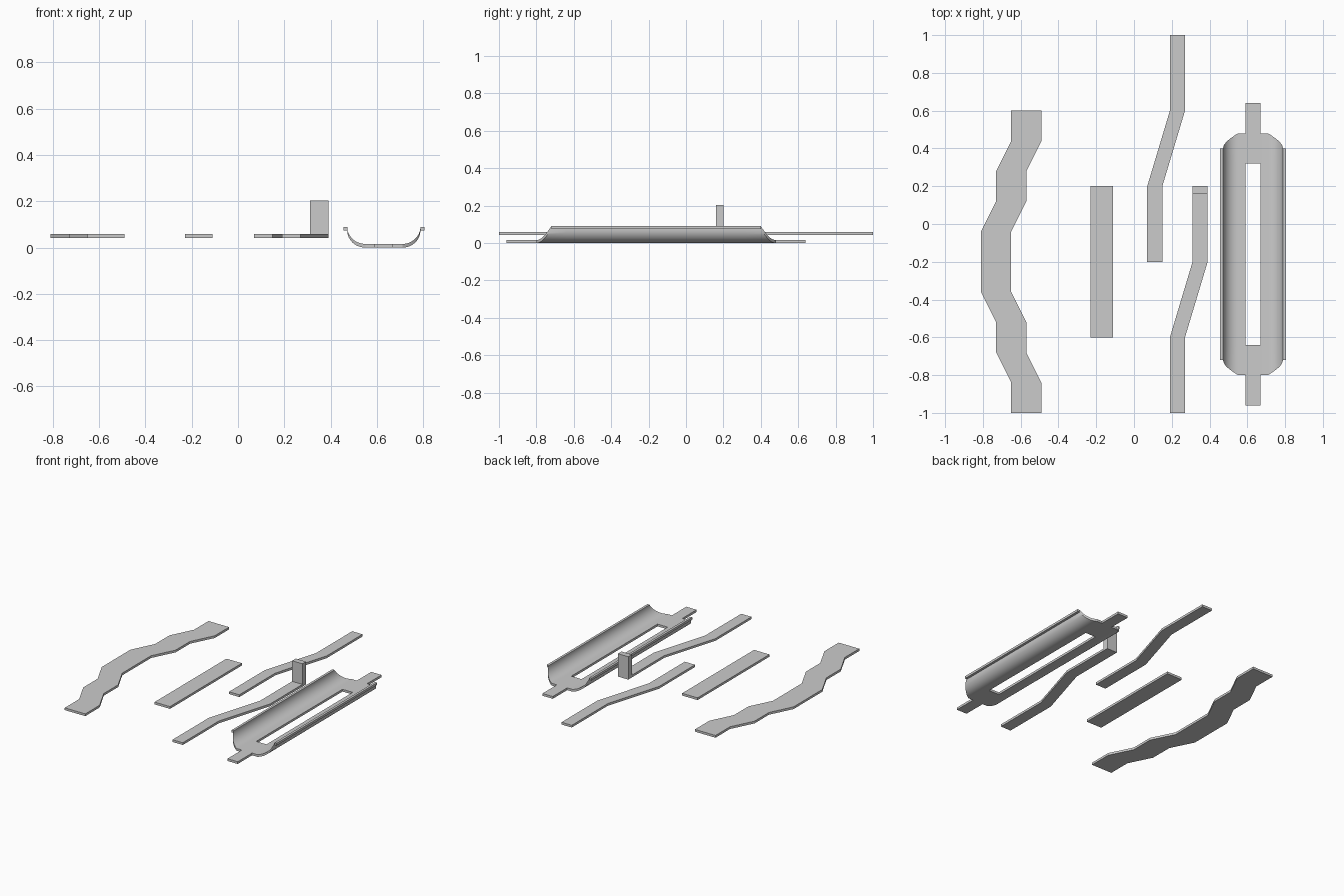
import bpy, bmesh, math
from mathutils import Vector

if "Cube" in bpy.data.objects:
    bpy.data.objects.remove(bpy.data.objects["Cube"])

T = 0.016        # sheet thickness
Z = 0.042        # underside of the loose strips


def thicken(bm, height=T, faces=None):
    """Extrude faces straight up to give the sheet its thickness."""
    keep = faces is None
    faces = list(bm.faces) if keep else faces
    res = bmesh.ops.extrude_face_region(bm, geom=faces, use_keep_orig=keep)
    verts = [g for g in res["geom"] if isinstance(g, bmesh.types.BMVert)]
    bmesh.ops.translate(bm, verts=verts, vec=(0, 0, height))
    if not keep:
        bmesh.ops.delete(bm, geom=[f for f in faces if f.is_valid], context='FACES_ONLY')


def finish(bm, name, smooth=False):
    bmesh.ops.recalc_face_normals(bm, faces=bm.faces[:])
    me = bpy.data.meshes.new(name)
    bm.to_mesh(me)
    bm.free()
    ob = bpy.data.objects.new(name, me)
    bpy.context.collection.objects.link(ob)
    if smooth:
        bpy.ops.object.select_all(action='DESELECT')
        ob.select_set(True)
        bpy.context.view_layer.objects.active = ob
        bpy.ops.object.shade_smooth_by_angle(angle=math.radians(30))
    return ob


def strip(name, width, path, post_height=0):
    """Flat strip of constant x width along (x centre, y) stations."""
    bm = bmesh.new()
    rows = [[bm.verts.new((x + s * width / 2, y, Z)) for s in (-1, 1)] for x, y in path]
    for (a, b), (c, d) in zip(rows, rows[1:]):
        bm.faces.new((a, b, d, c))
    thicken(bm)
    if post_height:
        # upright post raised from the first section of the strip
        bm.faces.ensure_lookup_table()
        y_mid = (path[0][1] + path[1][1]) / 2
        top = [f for f in bm.faces
               if (f.calc_center_median() - Vector((path[0][0], y_mid, Z + T))).length < 1e-4]
        thicken(bm, post_height, top)
    return finish(bm, name)


# wavy strip, straight strip and the two cranked strips
strip("wavy_strip", 0.16, [(-0.57, 0.60), (-0.57, 0.44), (-0.65, 0.28), (-0.65, 0.12),
                           (-0.73, -0.04), (-0.73, -0.36), (-0.65, -0.52),
                           (-0.65, -0.68), (-0.57, -0.84), (-0.57, -1.0)])
strip("straight_strip", 0.12, [(-0.17, 0.20), (-0.17, -0.60)])
strip("back_cranked_strip", 0.08, [(0.23, 1.0), (0.23, 0.60), (0.11, 0.20), (0.11, -0.20)])
strip("front_cranked_strip", 0.08, [(0.35, 0.20), (0.35, 0.16), (0.35, -0.20),
                                    (0.23, -0.60), (0.23, -1.0)], 0.145)

# trough: chamfered slotted plate with its sides curled up into lips
CX, CY, SEG = 0.63, -0.16, 12
profile = [(0.04, 0.0, 0.64)]                       # x, z, half length
for i in range(SEG + 1):
    t = i / SEG
    a = t * math.pi / 2
    profile.append((0.08 + 0.078 * math.sin(a), 0.074 * (1 - math.cos(a)), 0.64 - 0.08 * t))
profile.append((0.175, 0.074, 0.56))

bm = bmesh.new()


def quad(*pts):
    bm.faces.new([bm.verts.new((CX + x, CY + y, z)) for x, y, z in pts])


for side in (-1, 1):
    for (x0, z0, e0), (x1, z1, e1) in zip(profile, profile[1:]):
        rows0, rows1 = (-e0, -0.48, 0.48, e0), (-e1, -0.48, 0.48, e1)
        for j in range(3):
            quad((side * x0, rows0[j], z0), (side * x1, rows1[j], z1),
                 (side * x1, rows1[j + 1], z1), (side * x0, rows0[j + 1], z0))
    # end bridge and tab
    for y0, y1 in ((0.48, 0.64), (0.64, 0.80)):
        quad((-0.04, side * y0, 0), (0.04, side * y0, 0),
             (0.04, side * y1, 0), (-0.04, side * y1, 0))
bmesh.ops.remove_doubles(bm, verts=bm.verts[:], dist=1e-5)
bmesh.ops.recalc_face_normals(bm, faces=bm.faces[:])
thicken(bm)
finish(bm, "slotted_trough", True)
